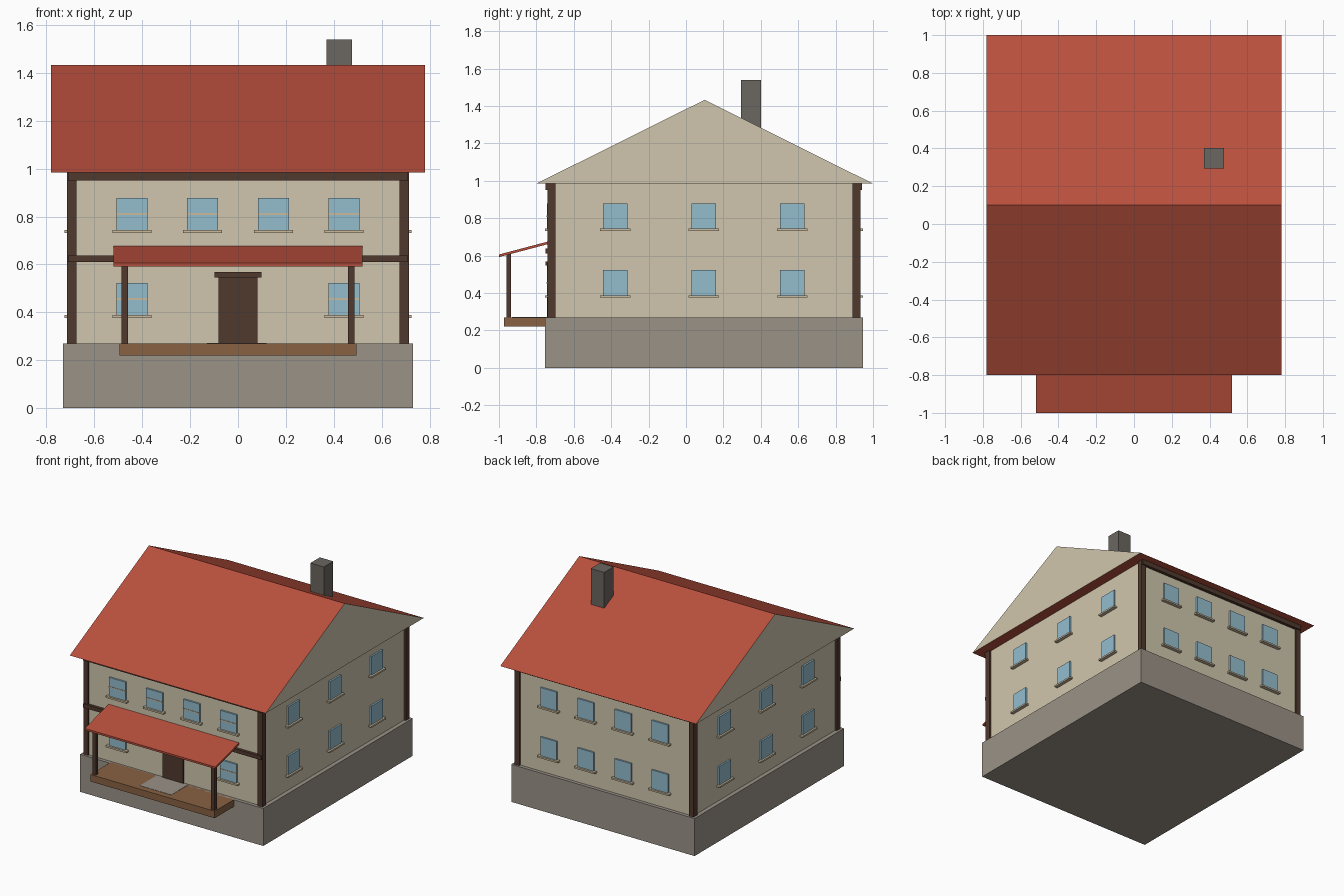
import bpy, bmesh

if "Cube" in bpy.data.objects:
    bpy.data.objects.remove(bpy.data.objects["Cube"])


def material(name, hex_code):
    def lin(c):
        return c / 12.92 if c <= 0.04045 else ((c + 0.055) / 1.055) ** 2.4
    m = bpy.data.materials.new(name)
    m.diffuse_color = [lin(int(hex_code[i:i + 2], 16) / 255) for i in (0, 2, 4)] + [1.0]
    m.use_nodes = True
    m.node_tree.nodes["Principled BSDF"].inputs["Base Color"].default_value = m.diffuse_color
    return m


STONE = material("foundation_stone", "9A9287")
CREAM = material("cream_plaster", "D0C6AD")
RED = material("red_roofing", "B84F3C")
WOOD = material("dark_timber", "50392D")
DECK = material("brown_decking", "886242")
GLASS = material("blue_glass", "94BDCE")
TRIM = material("window_trim", "CABB9E")
CHIMNEY = material("chimney_grey", "6B6660")


def finish(name, bm, *mats):
    bmesh.ops.recalc_face_normals(bm, faces=bm.faces)
    mesh = bpy.data.meshes.new(name)
    bm.to_mesh(mesh)
    bm.free()
    for m in mats:
        mesh.materials.append(m)
    obj = bpy.data.objects.new(name, mesh)
    bpy.context.collection.objects.link(obj)
    return obj


def box(name, xs, ys, zs, mat):
    """Box from (min, max) ranges on each axis."""
    bm = bmesh.new()
    bmesh.ops.create_cube(bm, size=1)
    for v in bm.verts:
        v.co = [r[0] if c < 0 else r[1] for c, r in zip(v.co, (xs, ys, zs))]
    return finish(name, bm, mat)


def extrude_x(name, profile, half, *mats):
    """Closed (y, z) profile extruded symmetrically along x."""
    bm = bmesh.new()
    face = bm.faces.new([bm.verts.new((-half, y, z)) for y, z in profile])
    new = bmesh.ops.extrude_face_region(bm, geom=[face])["geom"]
    for v in new:
        if isinstance(v, bmesh.types.BMVert):
            v.co.x = half
    return finish(name, bm, *mats)


WX, Y0, Y1 = 0.70, -0.73, 0.92      # wall planes
BASE, EAVE, RIDGE = 0.27, 0.985, 1.433

# Main masses
box("foundation", (-0.73, 0.73), (-0.755, 0.945), (0, BASE), STONE)
box("walls", (-WX, WX), (Y0, Y1), (BASE - 0.01, EAVE + 0.005), CREAM)

# Roof prism with plaster gable ends
roof = extrude_x("roof", [(-0.8, EAVE), (1.0, EAVE), (0.1, RIDGE)], 0.78, RED, CREAM)
for p in roof.data.polygons:
    p.material_index = 1 if abs(p.normal.x) > 0.9 else 0
box("chimney", (0.37, 0.477), (0.295, 0.402), (1.2, 1.54), CHIMNEY)

# Timber corner posts and beams
for sx, side in ((-1, "left"), (1, "right")):
    xs = sorted((sx * 0.675, sx * 0.713))
    box(f"front_{side}_corner_post", xs, (-0.74, -0.697), (BASE, EAVE), WOOD)
    box(f"back_{side}_corner_post", xs, (0.89, 0.932), (BASE, EAVE), WOOD)
box("front_eave_beam", (-0.71, 0.71), (-0.75, -0.71), (0.95, EAVE), WOOD)
box("back_eave_beam", (-0.71, 0.71), (0.90, 0.942), (0.95, EAVE), WOOD)
box("front_floor_beam", (-0.71, 0.71), (-0.75, -0.71), (0.61, 0.638), WOOD)

# Door
box("door", (-0.082, 0.082), (-0.742, -0.70), (BASE, 0.55), WOOD)
box("door_lintel", (-0.099, 0.099), (-0.75, -0.70), (0.546, 0.568), WOOD)

# Porch
box("porch_deck", (-0.495, 0.495), (-0.972, -0.74), (0.22, BASE), DECK)
box("door_step", (-0.13, 0.12), (-0.93, -0.74), (0.25, BASE + 0.002), STONE)
extrude_x("porch_roof", [(-1.0, 0.592), (-0.72, 0.666), (-0.72, 0.68), (-1.0, 0.606)], 0.52, RED)
for sx, side in ((-1, "left"), (1, "right")):
    xs = sorted((sx * 0.459, sx * 0.487))
    box(f"porch_{side}_post", xs, (-0.96, -0.936), (BASE, 0.612), WOOD)


def window(name, wall, c, z, bar=False):
    """Glass plate, sill and optional bar on a wall, centred at c along it."""
    along_x = wall in ("front", "back")
    plane = {"front": Y0, "back": Y1, "left": -WX, "right": WX}[wall]
    sign = -1 if wall in ("front", "left") else 1

    def part(label, half, z0, z1, out, mat):
        depth = sorted((plane - sign * 0.005, plane + sign * out))
        span = (c - half, c + half)
        xs, ys = (span, depth) if along_x else (depth, span)
        box(f"{name}_{label}", xs, ys, (z0, z1), mat)

    part("glass", 0.065, z, z + 0.134, 0.012, GLASS)
    part("sill", 0.082, z - 0.012, z, 0.025, TRIM)
    if bar:
        part("bar", 0.065, z + 0.063, z + 0.071, 0.015, TRIM)


# Windows on two storeys of every side
for level, z in (("lower", 0.388), ("upper", 0.744)):
    for i, x in enumerate((-0.443, -0.148, 0.148, 0.443), 1):
        window(f"back_{level}_window_{i}", "back", x, z)
        if level == "upper" or abs(x) > 0.3:
            window(f"front_{level}_window_{i}", "front", x, z, bar=True)
    for i, y in enumerate((-0.378, 0.095, 0.568), 1):
        for side in ("left", "right"):
            window(f"{side}_{level}_window_{i}", side, y, z)
